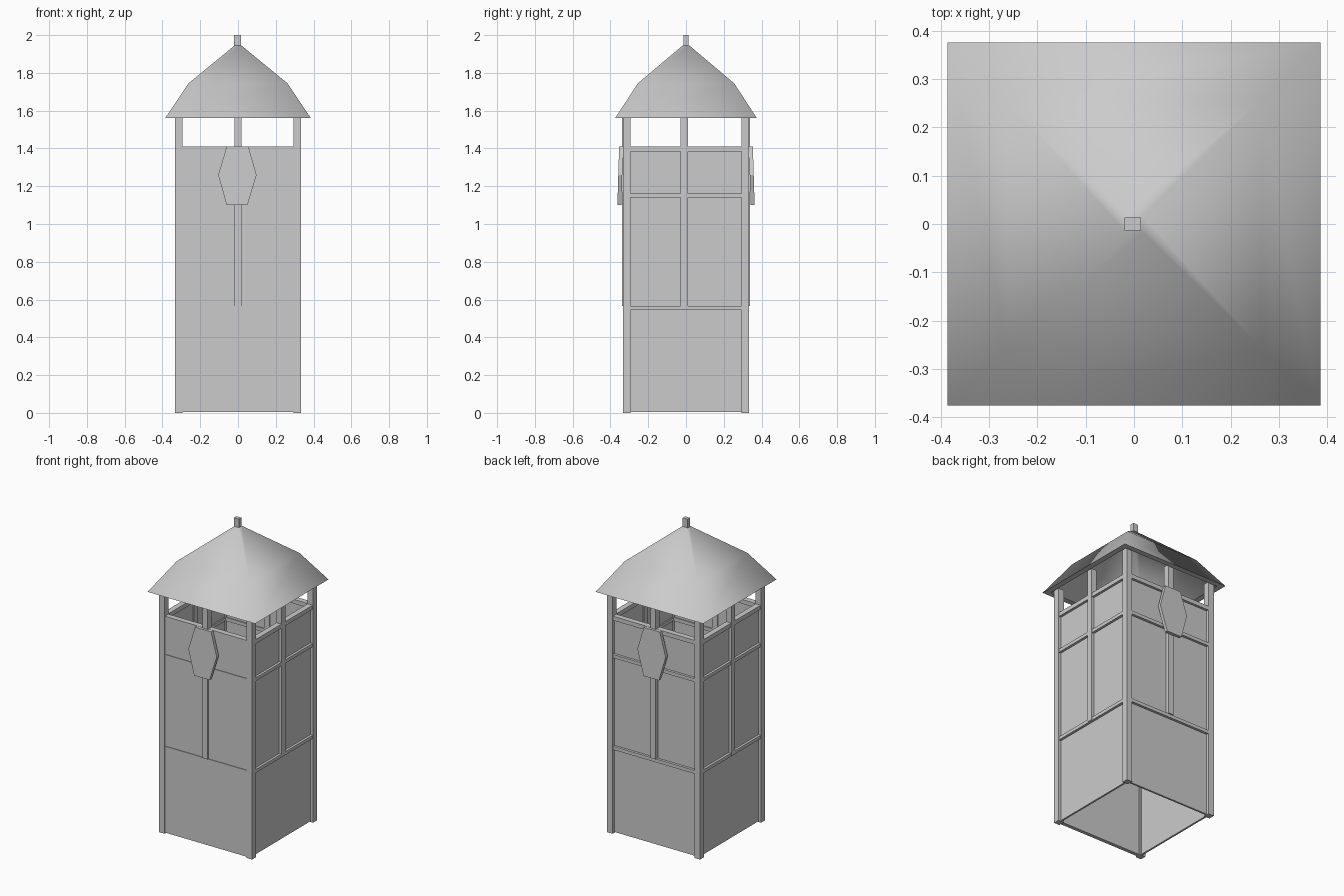
import bpy
import bmesh
from mathutils import Vector

default = bpy.data.objects.get("Cube")
if default:
    bpy.data.objects.remove(default)

stone = bpy.data.materials.new("plain_grey")
stone.use_nodes = True
GREY = (0.6, 0.6, 0.6, 1)
stone.diffuse_color = GREY
stone.node_tree.nodes["Principled BSDF"].inputs["Base Color"].default_value = GREY


def finish(name, bm):
    """Turn a bmesh into a named, coloured object."""
    bmesh.ops.recalc_face_normals(bm, faces=bm.faces)
    mesh = bpy.data.meshes.new(name)
    bm.to_mesh(mesh)
    bm.free()
    mesh.materials.append(stone)
    obj = bpy.data.objects.new(name, mesh)
    bpy.context.collection.objects.link(obj)
    return obj


def box(name, x, y, z):
    """Box given as (min, max) along each axis."""
    bm = bmesh.new()
    bmesh.ops.create_cube(bm, size=1)
    for v in bm.verts:
        v.co = Vector([a + (b - a) * (c + 0.5) for (a, b), c in zip((x, y, z), v.co)])
    return finish(name, bm)


def span(sign, inner, outer):
    return tuple(sorted((sign * inner, sign * outer)))


EAVE = 1.56
POST_TOP = 1.575
WALL_TOP = 1.40
OUT = 0.333
RAILS = {"lower": (0.545, 0.567), "middle": (1.14, 1.162), "top": (1.383, 1.41)}

# Corner posts
for sx, xname in ((-1, "right"), (1, "left")):
    for sy, yname in ((-1, "front"), (1, "back")):
        box(f"{yname}_{xname}_corner_post", span(sx, 0.293, OUT),
            span(sy, 0.293, OUT), (0, POST_TOP))

# Front and back: wall panel, rails and middle post
for s, side, wall in ((-1, "front", 0.327), (1, "back", 0.315)):
    box(f"{side}_wall", (-0.3, 0.3), span(s, 0.303, wall), (0.005, WALL_TOP))
    for level, z in RAILS.items():
        box(f"{side}_{level}_rail", (-0.3, 0.3), span(s, 0.295, 0.331), z)
    box(f"{side}_middle_post", (-0.019, 0.019), span(s, 0.295, 0.338), (0.567, POST_TOP))

# Left and right: wall panel, rails and middle post
for s, side in ((-1, "right"), (1, "left")):
    box(f"{side}_wall", span(s, 0.303, 0.315), (-0.3, 0.3), (0.005, WALL_TOP))
    for level, z in RAILS.items():
        box(f"{side}_{level}_rail", span(s, 0.295, 0.331), (-0.3, 0.3), z)
    box(f"{side}_middle_post", span(s, 0.295, OUT), (-0.028, 0.01), (0.55, POST_TOP))


# Six-sided shields, leaning slightly outward at the bottom
def shield(name, s):
    outline = [(-0.06, 1.41), (0.055, 1.41), (0.098, 1.26),
               (0.05, 1.10), (-0.06, 1.10), (-0.105, 1.26)]
    bm = bmesh.new()
    layers = []
    for depth in (0.333, 0.354):
        layers.append([bm.verts.new((x, s * (depth + (1.41 - z) * 0.03), z))
                       for x, z in outline])
    inner, outer = layers
    bm.faces.new(inner)
    bm.faces.new(outer)
    for i in range(len(outline)):
        j = (i + 1) % len(outline)
        bm.faces.new((inner[i], inner[j], outer[j], outer[i]))
    finish(name, bm)


shield("front_shield", -1)
shield("back_shield", 1)

# Hollow, bent pyramid roof: inner rings, then outer rings
bm = bmesh.new()
profile = [(0.02, 1.915), (0.237, 1.73), (0.35, EAVE),
           (0.386, EAVE), (0.262, 1.745), (0.018, 1.945)]
rings = []
for half, z in profile:
    rings.append([bm.verts.new((half * a, half * b * 0.973, z))
                  for a, b in ((-1, -1), (1, -1), (1, 1), (-1, 1))])
for low, high in zip(rings, rings[1:]):
    for i in range(4):
        j = (i + 1) % 4
        bm.faces.new((low[i], low[j], high[j], high[i]))
bm.faces.new(rings[0])
bm.faces.new(rings[-1])
for f in bm.faces:
    f.smooth = True
for e in bm.edges:
    if all(abs(v.co.z - EAVE) < 0.001 for v in e.verts):
        e.smooth = False
finish("roof", bm)

# Finial
box("roof_finial", (-0.02, 0.015), (-0.013, 0.013), (1.92, 2.0))
